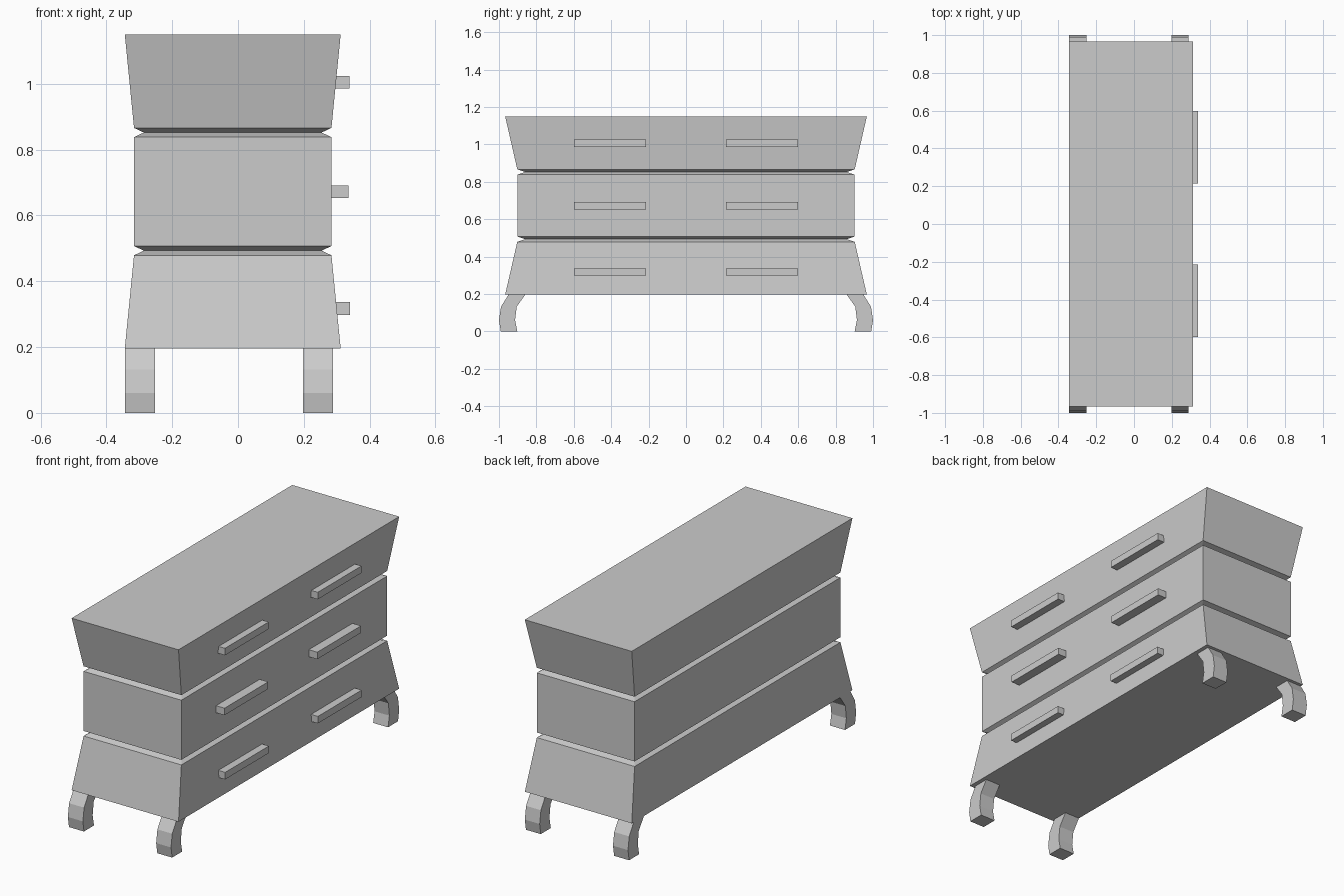
import bpy, bmesh

if "Cube" in bpy.data.objects:
    bpy.data.objects.remove(bpy.data.objects["Cube"])

CX = -0.016  # body centre in x; handles stick out on +x


def make_object(name, bm):
    bmesh.ops.recalc_face_normals(bm, faces=bm.faces)
    mesh = bpy.data.meshes.new(name)
    bm.to_mesh(mesh)
    bm.free()
    obj = bpy.data.objects.new(name, mesh)
    bpy.context.collection.objects.link(obj)
    return obj


def loft(name, rings):
    """Skin a stack of equal-length point rings and cap both ends."""
    bm = bmesh.new()
    loops = [[bm.verts.new(p) for p in ring] for ring in rings]
    n = len(loops[0])
    for a, b in zip(loops, loops[1:]):
        for i in range(n):
            j = (i + 1) % n
            bm.faces.new((a[i], a[j], b[j], b[i]))
    bm.faces.new(loops[0])
    bm.faces.new(loops[-1])
    return make_object(name, bm)


def rect(x0, x1, y0, y1, z):
    return [(x0, y0, z), (x1, y0, z), (x1, y1, z), (x0, y1, z)]


# Cabinet body: flared top and bottom drawers, pinched grooves between (z, half x, half y)
sections = [
    (0.196, 0.328, 0.967), (0.479, 0.300, 0.902), (0.493, 0.270, 0.859),
    (0.507, 0.300, 0.902), (0.838, 0.300, 0.902), (0.852, 0.270, 0.859),
    (0.866, 0.300, 0.902), (1.150, 0.328, 0.967),
]
loft("cabinet_body", [rect(CX - hx, CX + hx, -hy, hy, z) for z, hx, hy in sections])

# Curved legs: (z, inner y, outer y), mirrored to both ends
leg_profile = [(0.0, 0.902, 0.990), (0.06, 0.914, 1.0),
               (0.132, 0.905, 0.989), (0.198, 0.858, 0.948)]
for row, x0, x1 in (("back", -0.344, -0.252), ("front", 0.198, 0.289)):
    for side, s in (("left", -1), ("right", 1)):
        loft(f"{row}_{side}_leg",
             [rect(x0, x1, s * yi, s * yo, z) for z, yi, yo in leg_profile])

# Drawer handles: a pair of bars on each drawer
for drawer, z, x1 in (("bottom", 0.317, 0.340), ("middle", 0.672, 0.336), ("top", 1.005, 0.339)):
    for side, s in (("left", -1), ("right", 1)):
        loft(f"{drawer}_{side}_handle",
             [rect(0.280, x1, s * 0.215, s * 0.598, z + dz) for dz in (-0.0195, 0.0195)])
